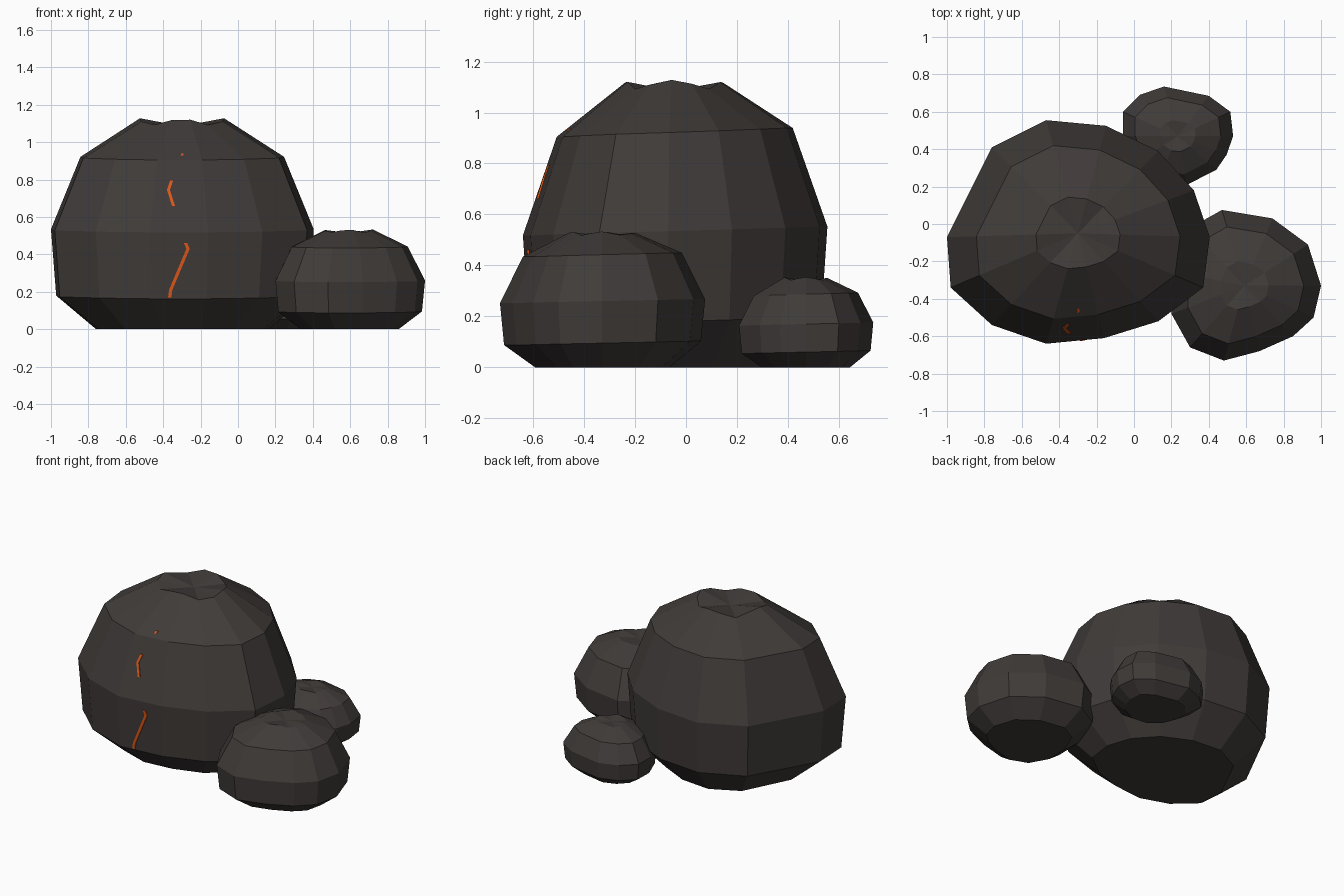
import bpy, bmesh, math
from mathutils import Vector
from mathutils.bvhtree import BVHTree

if "Cube" in bpy.data.objects:
    bpy.data.objects.remove(bpy.data.objects["Cube"])


def material(name, rgb):
    m = bpy.data.materials.new(name)
    m.diffuse_color = (*rgb, 1)
    m.use_nodes = True
    m.node_tree.nodes["Principled BSDF"].inputs["Base Color"].default_value = m.diffuse_color
    return m


STONE = material("dark stone", (0.051, 0.044, 0.041))
LAVA = material("glowing orange", (0.75, 0.10, 0.01))


def add_object(name, bm, mat):
    bmesh.ops.recalc_face_normals(bm, faces=bm.faces)
    me = bpy.data.meshes.new(name)
    bm.to_mesh(me)
    me.materials.append(mat)
    ob = bpy.data.objects.new(name, me)
    bpy.context.collection.objects.link(ob)
    return ob


def boulder(name, centre, outline, heights, wobble):
    """Loft scaled copies of the widest outline, closed by a shallow dip on top."""
    cx, cy = centre
    scales = (0.655, 0.96, 1.0, 0.775, 0.32)
    bm = bmesh.new()
    rings = []
    for k, (s, z) in enumerate(zip(scales, heights)):
        ring = []
        for i, (x, y) in enumerate(outline):
            a = math.atan2(y - cy, x - cx)
            dz = 0
            if k in (1, 2, 3):
                dz = wobble * math.sin(a)
            elif k == 4:
                dz = wobble * math.cos(4 * a)
            ring.append(bm.verts.new((cx + (x - cx) * s, cy + (y - cy) * s, z + dz)))
        rings.append(ring)
    n = len(outline)
    for lo, hi in zip(rings, rings[1:]):
        for i in range(n):
            j = (i + 1) % n
            bm.faces.new((lo[i], lo[j], hi[j], hi[i]))
    bm.faces.new(rings[0])
    tip = bm.verts.new((cx, cy, heights[5]))
    for i in range(n):
        bm.faces.new((rings[-1][i], rings[-1][(i + 1) % n], tip))
    return add_object(name, bm, STONE)


# Three boulders
big = boulder("large_boulder", (-0.30, -0.05),
              [(-1, -0.07), (-0.98, -0.34), (-0.76, -0.54), (-0.47, -0.64),
               (-0.16, -0.61), (0.13, -0.52), (0.37, -0.34), (0.405, -0.07),
               (0.32, 0.18), (0.13, 0.39), (-0.15, 0.525), (-0.47, 0.555), (-0.76, 0.41)],
              (0, 0.18, 0.535, 0.922, 1.11, 1.085), 0.018)
boulder("medium_boulder", (0.59, -0.33),
        [(1.0, -0.33), (0.93, -0.11), (0.74, 0.03), (0.47, 0.075), (0.30, -0.02),
         (0.20, -0.25), (0.20, -0.48), (0.30, -0.66), (0.48, -0.73), (0.67, -0.68),
         (0.85, -0.60), (0.96, -0.50)],
        (0, 0.095, 0.26, 0.442, 0.525, 0.515), 0.008)
boulder("small_boulder", (0.235, 0.47),
        [(0.53, 0.47), (0.515, 0.60), (0.40, 0.685), (0.16, 0.735), (0.03, 0.69),
         (-0.06, 0.60), (-0.06, 0.47), (0.0, 0.32), (0.12, 0.225), (0.28, 0.208),
         (0.44, 0.29), (0.495, 0.37)],
        (0, 0.06, 0.17, 0.287, 0.348, 0.34), 0.006)

# Lava cracks: thin strips laid on the front of the large boulder
bm_big = bmesh.new()
bm_big.from_mesh(big.data)
tree = BVHTree.FromBMesh(bm_big)


def crack(name, path, width):
    pts = []
    for a, b in zip(path, path[1:]):
        a, b = Vector(a), Vector(b)
        pts += [a.lerp(b, t / 6) for t in range(6)]
    pts.append(Vector(path[-1]))
    bm = bmesh.new()
    rows = []
    for x, z in pts:
        row = []
        for dx in (-width / 2, width / 2):
            hit = tree.ray_cast(Vector((x + dx, -2, z)), Vector((0, 1, 0)))[0]
            row += [bm.verts.new(hit + Vector((0, d, 0))) for d in (-0.007, 0.002)]
        rows.append((row[0], row[2], row[3], row[1]))
    for p, q in zip(rows, rows[1:]):
        for i in range(4):
            j = (i + 1) % 4
            bm.faces.new((p[i], p[j], q[j], q[i]))
    bm.faces.new(rows[0])
    bm.faces.new(rows[-1])
    add_object(name, bm, LAVA)


crack("lower_crack", [(-0.365, 0.17), (-0.36, 0.21), (-0.267, 0.43), (-0.28, 0.46)], 0.018)
crack("upper_crack", [(-0.345, 0.66), (-0.372, 0.745), (-0.355, 0.795)], 0.016)
crack("crack_speck", [(-0.30, 0.928), (-0.297, 0.94)], 0.014)
bm_big.free()
